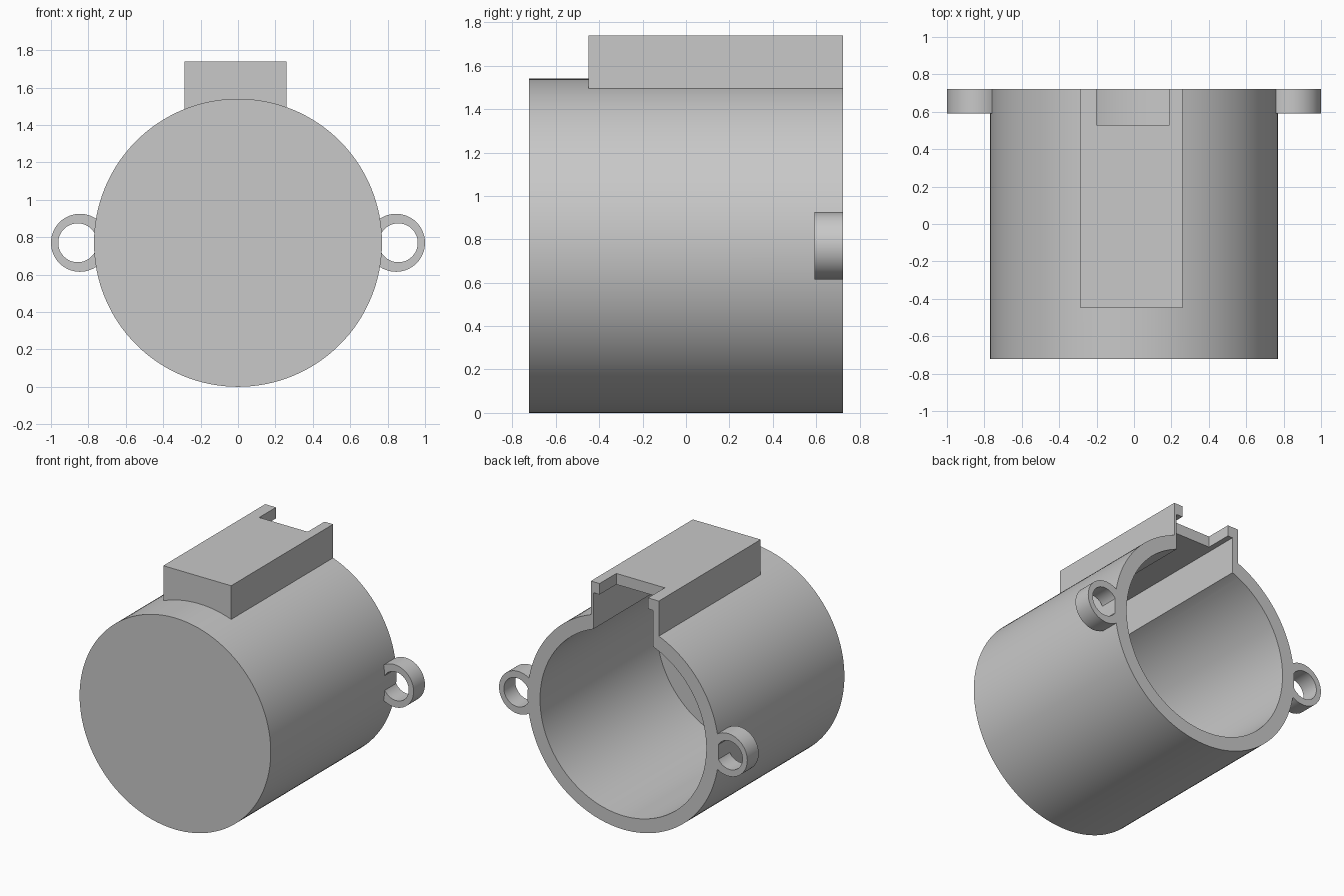
import bpy
from math import pi, radians

cube = bpy.data.objects.get("Cube")
if cube:
    bpy.data.objects.remove(cube, do_unlink=True)

grey = bpy.data.materials.new("plain grey")
grey.use_nodes = True
colour = (0.58, 0.58, 0.58, 1)
grey.diffuse_color = colour
grey.node_tree.nodes["Principled BSDF"].inputs["Base Color"].default_value = colour

FRONT, BACK, OPEN = -0.723, 0.723, 0.9   # OPEN: cutters run past the back rim
AXIS_Z = 0.77


def cylinder(name, radius, x, y0, y1, sides=128):
    """Cylinder lying along y."""
    bpy.ops.mesh.primitive_cylinder_add(
        vertices=sides, radius=radius, depth=y1 - y0,
        location=(x, (y0 + y1) / 2, AXIS_Z), rotation=(pi / 2, 0, 0))
    return finish(name)


def box(name, x0, x1, y0, y1, z0, z1):
    bpy.ops.mesh.primitive_cube_add(
        size=1, location=((x0 + x1) / 2, (y0 + y1) / 2, (z0 + z1) / 2))
    bpy.context.object.scale = (x1 - x0, y1 - y0, z1 - z0)
    return finish(name)


def finish(name):
    obj = bpy.context.object
    obj.name = name
    obj.data.materials.append(grey)
    bpy.ops.object.transform_apply(location=True, rotation=True, scale=True)
    return obj


def combine(target, tool, operation):
    """Apply a boolean and remove the tool object."""
    mod = target.modifiers.new(operation, "BOOLEAN")
    mod.operation, mod.solver, mod.object = operation, "EXACT", tool
    bpy.context.view_layer.objects.active = target
    bpy.ops.object.modifier_apply(modifier=mod.name)
    bpy.data.objects.remove(tool, do_unlink=True)


# Closed-front drum with the raised channel housing on top
housing = cylinder("drum_housing", 0.77, 0, FRONT, BACK)
combine(housing, box("channel", -0.287, 0.26, -0.45, BACK, 1.2, 1.74), "UNION")

# Mounting rings on both sides, flush with the back rim
for side in (-1, 1):
    ring = cylinder("mounting_ring", 0.155, side * 0.845, 0.592, BACK, 64)
    combine(ring, cylinder("ring_hole", 0.104, side * 0.857, 0.5, OPEN, 64), "DIFFERENCE")
    combine(housing, ring, "UNION")

# Hollow interior, channel slot and the notch in the channel roof
combine(housing, cylinder("bore", 0.67, 0, -0.62, OPEN), "DIFFERENCE")
combine(housing, box("slot", -0.24, 0.24, -0.40, OPEN, 1.0, 1.66), "DIFFERENCE")
combine(housing, box("notch", -0.2, 0.19, 0.53, OPEN, 1.5, 1.9), "DIFFERENCE")

bpy.ops.object.select_all(action="DESELECT")
housing.select_set(True)
bpy.context.view_layer.objects.active = housing
bpy.ops.object.shade_smooth_by_angle(angle=radians(30))
